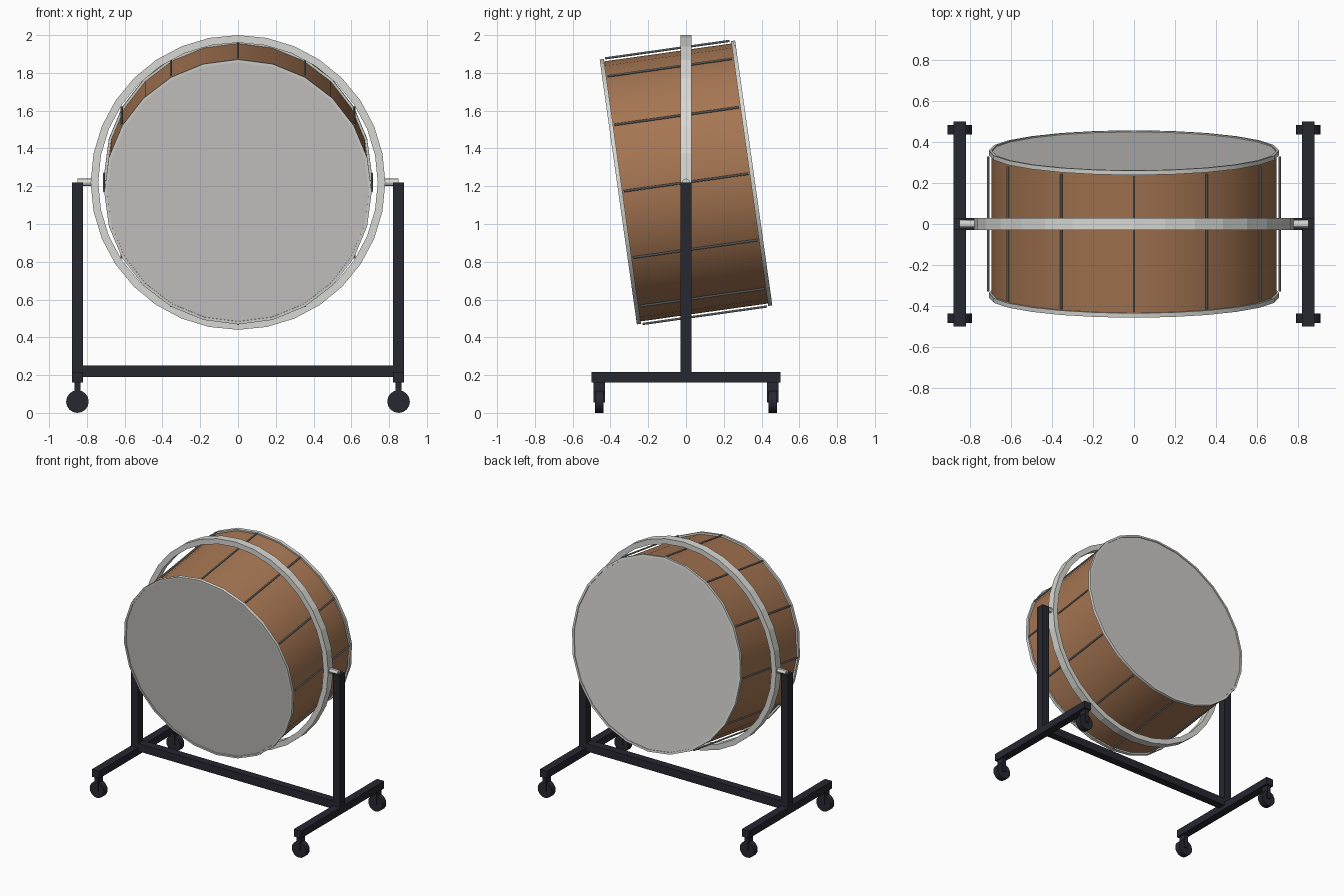
import bpy, bmesh, math
from mathutils import Matrix, Vector

if "Cube" in bpy.data.objects:
    bpy.data.objects.remove(bpy.data.objects["Cube"])

CENTRE = Vector((0, 0, 1.22))
TILT = Matrix.Translation(CENTRE) @ Matrix.Rotation(math.radians(8), 4, 'X')
UPRIGHT = Matrix.Translation(CENTRE)


def material(name, rgb):
    m = bpy.data.materials.new(name)
    m.diffuse_color = (*rgb, 1)
    m.use_nodes = True
    m.node_tree.nodes["Principled BSDF"].inputs["Base Color"].default_value = m.diffuse_color
    return m


WOOD = material("wood", (0.38, 0.18, 0.085))
SKIN = material("drum skin", (0.60, 0.59, 0.57))
METAL = material("light metal", (0.68, 0.68, 0.65))
STEEL = material("steel", (0.30, 0.32, 0.33))
BLACK = material("dark frame", (0.02, 0.02, 0.03))


def finish(name, bm, mat, smooth=False):
    bmesh.ops.recalc_face_normals(bm, faces=bm.faces)
    me = bpy.data.meshes.new(name)
    bm.to_mesh(me)
    bm.free()
    me.materials.append(mat)
    ob = bpy.data.objects.new(name, me)
    bpy.context.collection.objects.link(ob)
    if smooth:
        bpy.ops.object.select_all(action='DESELECT')
        ob.select_set(True)
        bpy.context.view_layer.objects.active = ob
        bpy.ops.object.shade_smooth_by_angle(angle=math.radians(30))
    return ob


def box(name, centre, size, mat):
    bm = bmesh.new()
    bmesh.ops.create_cube(bm, size=1, matrix=Matrix.Translation(centre) @ Matrix.Diagonal((*size, 1)))
    return finish(name, bm, mat)


def cylinder(name, radius, length, axis, matrix, mat, sides, smooth=True):
    turn = Matrix.Rotation(math.pi / 2, 4, 'X' if axis == 'Y' else 'Y')
    bm = bmesh.new()
    bmesh.ops.create_cone(bm, cap_ends=True, segments=sides, radius1=radius, radius2=radius,
                          depth=length, matrix=matrix @ turn)
    return finish(name, bm, mat, smooth)


def band(name, r_in, r_out, y0, y1, matrix, mat, sides, smooth=False):
    """Ring with rectangular section around the y axis."""
    bm = bmesh.new()
    loops = []
    for i in range(sides):
        a = 2 * math.pi * i / sides
        loops.append([bm.verts.new(matrix @ Vector((r * math.sin(a), y, r * math.cos(a))))
                      for r, y in ((r_in, y0), (r_out, y0), (r_out, y1), (r_in, y1))])
    for i in range(sides):
        a, b = loops[i], loops[(i + 1) % sides]
        for k in range(4):
            bm.faces.new((a[k], a[(k + 1) % 4], b[(k + 1) % 4], b[k]))
    return finish(name, bm, mat, smooth)


# Drum: shell, two skins, two rims
band("shell", 0.675, 0.695, -0.35, 0.35, TILT, WOOD, 24, True)
for s, side in ((-1, "front"), (1, "back")):
    cylinder(side + "_skin", 0.699, 0.012, 'Y', TILT @ Matrix.Translation((0, s * 0.350, 0)), SKIN, 24)
    y0, y1 = sorted((s * 0.340, s * 0.362))
    band(side + "_rim", 0.693, 0.708, y0, y1, TILT, METAL, 24, True)

# Tension rods
for i in range(12):
    a = math.radians(30 * i)
    place = TILT @ Matrix.Translation((0.71 * math.sin(a), 0, 0.71 * math.cos(a)))
    cylinder("tension_rod", 0.006, 0.665, 'Y', place, STEEL, 8)

# Suspension ring
band("suspension_ring", 0.74, 0.78, -0.03, 0.03, UPRIGHT, METAL, 32)

# Stand
box("cross_bar", (0, 0, 0.22), (1.66, 0.06, 0.06), BLACK)
for s, side in ((-1, "left"), (1, "right")):
    x = 0.85 * s
    box(side + "_post", (x, 0, 0.705), (0.06, 0.06, 1.03), BLACK)
    box(side + "_foot", (x, 0, 0.188), (0.06, 1.0, 0.056), BLACK)
    cylinder(side + "_pivot", 0.02, 0.09, 'X', Matrix.Translation((0.805 * s, 0, 1.22)), METAL, 12)
    # Casters
    for y in (-0.46, 0.46):
        box(side + "_caster_fork", (x, y, 0.11), (0.03, 0.06, 0.11), BLACK)
        cylinder(side + "_caster_wheel", 0.06, 0.045, 'Y', Matrix.Translation((x, y, 0.06)), BLACK, 16)
